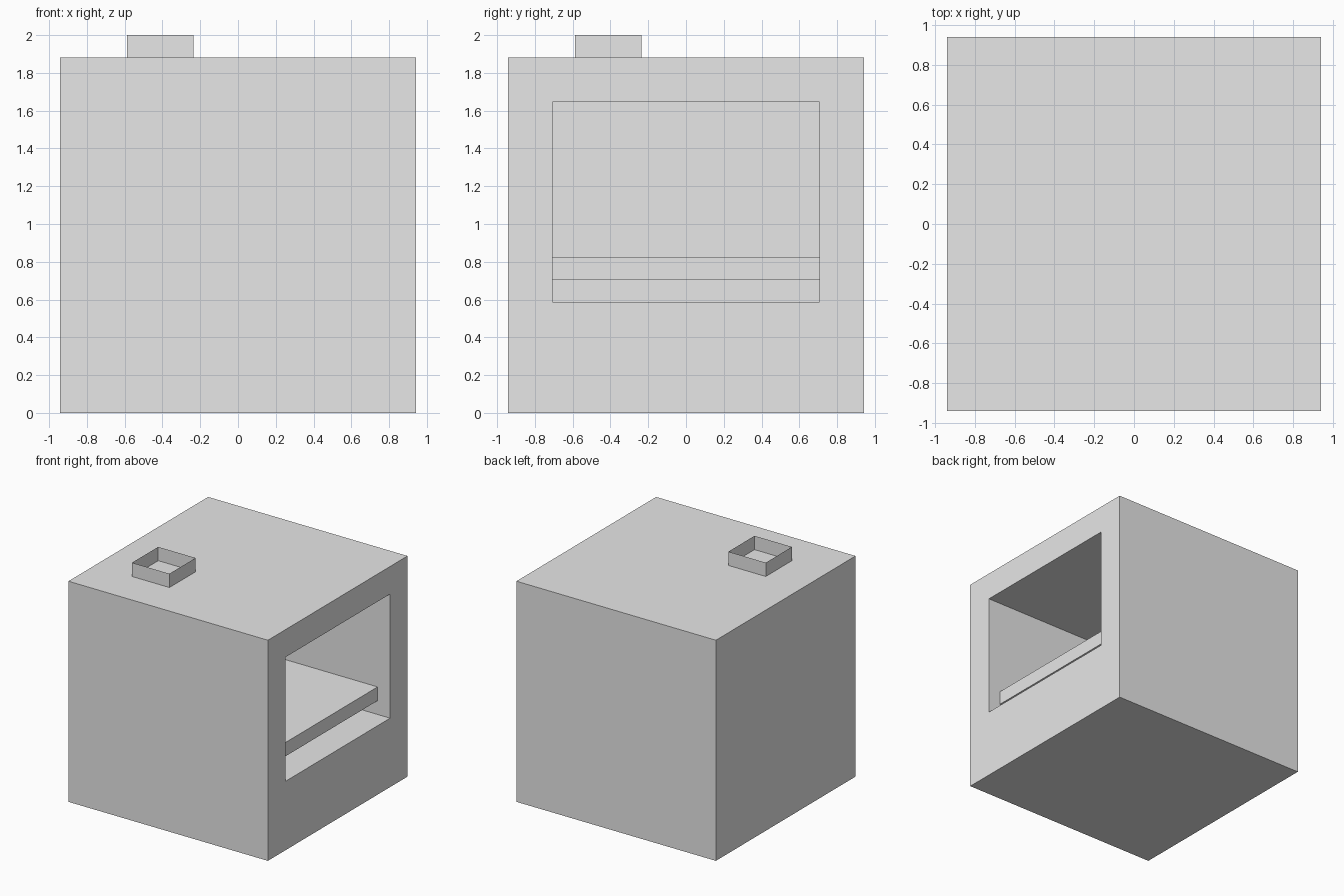
import bpy
import bmesh
from mathutils import Vector

if "Cube" in bpy.data.objects:
    bpy.data.objects.remove(bpy.data.objects["Cube"], do_unlink=True)

U = 2 / 17  # design grid: the body is 16 units wide, the chimney adds one

grey = bpy.data.materials.new("plain grey")
grey.use_nodes = True
grey.diffuse_color = (0.8, 0.8, 0.8, 1)
grey.node_tree.nodes["Principled BSDF"].inputs["Base Color"].default_value = (0.8, 0.8, 0.8, 1)


def box(name, low, high, open_ends=False):
    """Box between two corners in grid units, optionally without top and bottom."""
    low, high = Vector(low) * U, Vector(high) * U
    bm = bmesh.new()
    bmesh.ops.create_cube(bm, size=1)
    for v in bm.verts:
        v.co = (low + high) / 2 + v.co * (high - low)
    if open_ends:
        ends = [f for f in bm.faces if abs(f.normal.z) > 0.5]
        bmesh.ops.delete(bm, geom=ends, context="FACES_ONLY")
    mesh = bpy.data.meshes.new(name)
    bm.to_mesh(mesh)
    bm.free()
    mesh.materials.append(grey)
    obj = bpy.data.objects.new(name, mesh)
    bpy.context.collection.objects.link(obj)
    return obj


# Body with a chamber open on the left side
body = box("body", (-8, -8, 0), (8, 8, 16))
cutter = box("chamber_cutter", (-6, -6, 5), (9, 6, 14))
cutter.hide_render = True
cut = body.modifiers.new("chamber", "BOOLEAN")
cut.operation = "DIFFERENCE"
cut.solver = "EXACT"
cut.object = cutter
bpy.context.view_layer.objects.active = body
bpy.ops.object.modifier_apply(modifier=cut.name)
bpy.data.objects.remove(cutter, do_unlink=True)

# Shelf set back from the opening, just above the chamber floor
box("shelf", (-6, -6, 6), (7, 6, 7))

# Thin-walled open chimney on the roof
box("chimney", (-5, -5, 16), (-2, -2, 17), open_ends=True)
